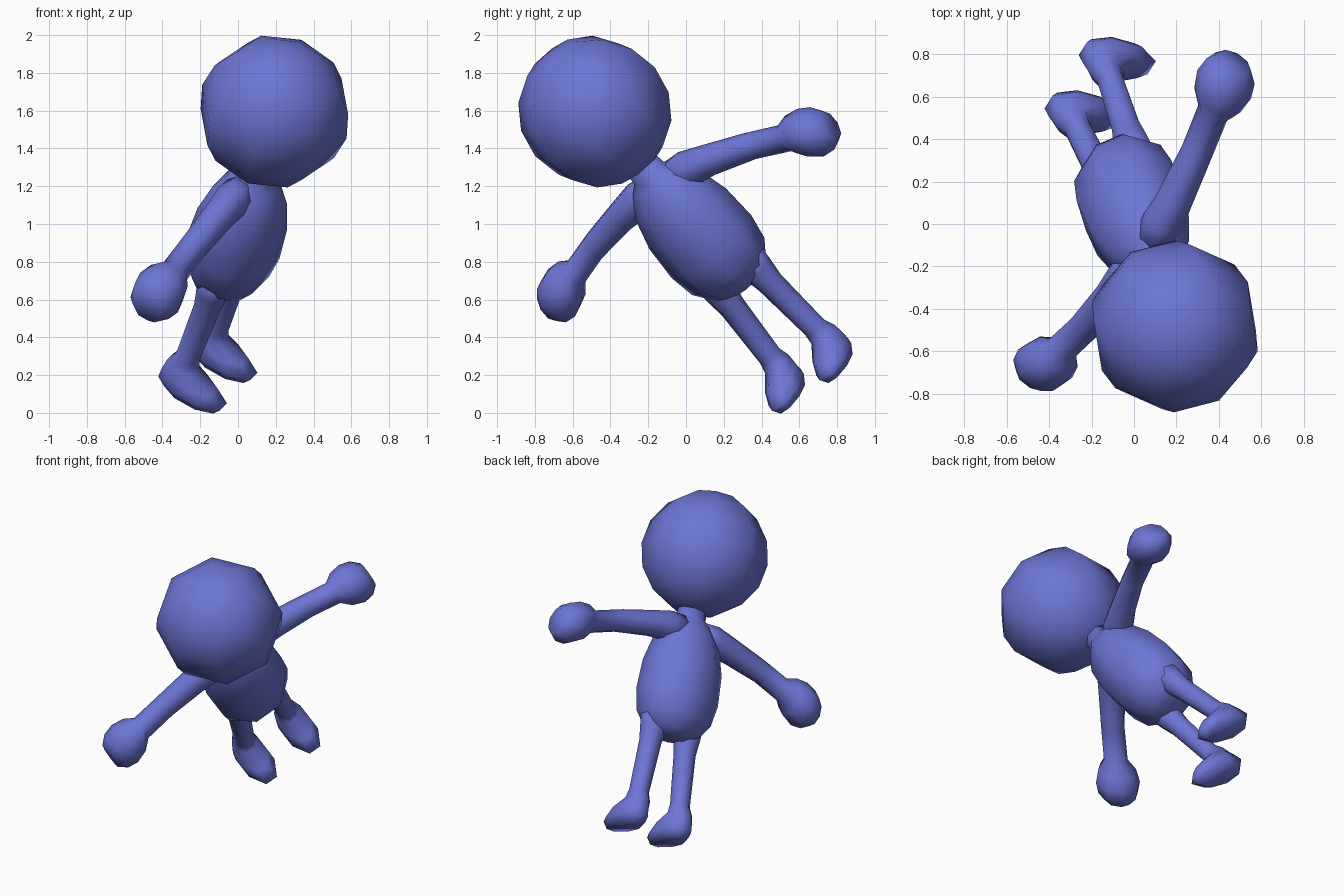
import bpy, bmesh, math
from mathutils import Matrix, Vector

cube = bpy.data.objects.get("Cube")
if cube:
    bpy.data.objects.remove(cube, do_unlink=True)

# One flat colour for the whole figure
blue = bpy.data.materials.new("soft blue")
blue.use_nodes = True
blue.diffuse_color = (0.15, 0.18, 0.66, 1)
blue.node_tree.nodes["Principled BSDF"].inputs["Base Color"].default_value = blue.diffuse_color

# Pose frame: the figure leans, twisted, about its body centre
up = Vector((0.24, -0.63, 0.74)).normalized()
left = Vector((0.475, 0.735, 0.48))
left = (left - up * left.dot(up)).normalized()
back = up.cross(left)
POSE = Matrix((left, back, up)).transposed().to_4x4()
POSE.translation = (-0.005, 0.062, 0.973)


def finish(name, bm):
    """Pose a mesh, shade it smooth and add it to the scene."""
    bmesh.ops.recalc_face_normals(bm, faces=bm.faces[:])
    bm.transform(POSE)
    mesh = bpy.data.meshes.new(name)
    bm.to_mesh(mesh)
    bm.free()
    mesh.materials.append(blue)
    for p in mesh.polygons:
        p.use_smooth = True
    bpy.context.collection.objects.link(bpy.data.objects.new(name, mesh))


def loft(name, rings, along_x=False, side=1, sides=8):
    """Skin rings of (x, y, z, first radius, second radius) into a closed part."""
    bm = bmesh.new()
    loops = []
    for x, y, z, r1, r2 in rings:
        loop = []
        for i in range(sides):
            a = math.tau * (i + 0.5) / sides
            c, s = r1 * math.cos(a), r2 * math.sin(a)
            p = (x, y + c, z + s) if along_x else (x + c, y + s, z)
            loop.append(bm.verts.new((p[0] * side, p[1], p[2])))
        loops.append(loop)
    for a, b in zip(loops, loops[1:]):
        for i in range(sides):
            j = (i + 1) % sides
            bm.faces.new((a[i], a[j], b[j], b[i]))
    bm.faces.new(loops[0])
    bm.faces.new(loops[-1])
    finish(name, bm)


# Head
bm = bmesh.new()
bmesh.ops.create_uvsphere(bm, u_segments=8, v_segments=8, radius=0.408)
bm.transform(Matrix.Translation((-0.013, 0, 0.85)) @ Matrix.Rotation(math.radians(14), 4, "Z"))
finish("head", bm)

# Body with a short neck, a little wider than deep
profile = [(0.5, 0.09), (0.41, 0.1), (0.36, 0.15), (0.25, 0.22), (0.08, 0.265),
           (-0.12, 0.275), (-0.26, 0.25), (-0.36, 0.18), (-0.4, 0.09)]
loft("body", [(0, -0.01, z, r, r * 0.91) for z, r in profile])

for side, word in ((1, "left"), (-1, "right")):
    # Arm drooping from the shoulder and swelling into a rounded fist
    arm = [(0.05, 0.31, 0.09), (0.18, 0.305, 0.1), (0.3, 0.285, 0.088),
           (0.55, 0.225, 0.077), (0.75, 0.155, 0.078), (0.81, 0.13, 0.125),
           (0.89, 0.105, 0.145), (0.96, 0.09, 0.13), (1.01, 0.08, 0.085)]
    loft(word + "_arm", [(x, 0.02, z, r, r) for x, z, r in arm], True, side)
    # Leg running down into a long, flat-soled foot
    leg = [(0.125, -0.02, -0.24, 0.1, 0.1), (0.13, -0.02, -0.36, 0.087, 0.087),
           (0.135, -0.02, -0.46, 0.072, 0.072), (0.16, -0.01, -0.8, 0.065, 0.065),
           (0.165, 0.0, -0.86, 0.078, 0.09), (0.17, -0.06, -0.92, 0.1, 0.165),
           (0.17, -0.095, -0.98, 0.108, 0.207), (0.17, -0.1, -1.03, 0.08, 0.165)]
    loft(word + "_leg", leg, False, side)
